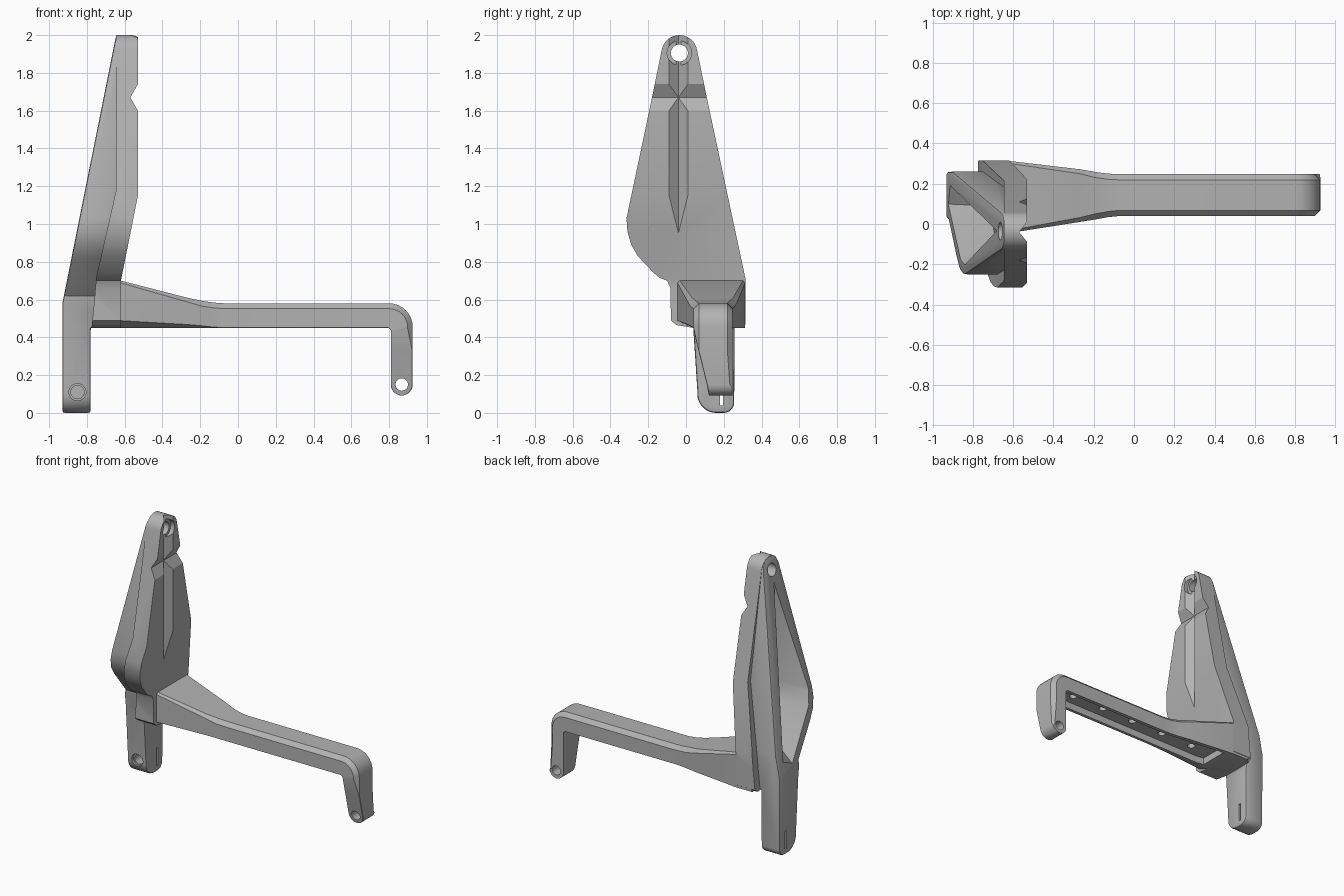
import bpy, bmesh, math
from mathutils import Vector

if "Cube" in bpy.data.objects:
    bpy.data.objects.remove(bpy.data.objects["Cube"], do_unlink=True)

GREY = (0.45, 0.45, 0.45, 1)
grey = bpy.data.materials.new("plain_grey")
grey.use_nodes = True
grey.diffuse_color = GREY
grey.node_tree.nodes["Principled BSDF"].inputs["Base Color"].default_value = GREY


def loft(name, rings):
    """Closed solid through rings of equal length."""
    bm = bmesh.new()
    loops = [[bm.verts.new(p) for p in ring] for ring in rings]
    n = len(loops[0])
    for a, b in zip(loops, loops[1:]):
        for i in range(n):
            j = (i + 1) % n
            bm.faces.new((a[i], a[j], b[j], b[i]))
    bm.faces.new(loops[0])
    bm.faces.new(loops[-1])
    bmesh.ops.recalc_face_normals(bm, faces=bm.faces)
    mesh = bpy.data.meshes.new(name)
    bm.to_mesh(mesh)
    bm.free()
    mesh.materials.append(grey)
    obj = bpy.data.objects.new(name, mesh)
    bpy.context.collection.objects.link(obj)
    return obj


def prism(name, pts, axis, lo, hi):
    place = {"x": lambda p, d: (d, p[0], p[1]),
             "y": lambda p, d: (p[0], d, p[1]),
             "z": lambda p, d: (p[0], p[1], d)}[axis]
    return loft(name, [[place(p, d) for p in pts] for d in (lo, hi)])


def arc(cx, cy, r, start, end, n):
    steps = [math.radians(start + (end - start) * i / n) for i in range(n + 1)]
    return [(cx + r * math.cos(a), cy + r * math.sin(a)) for a in steps]


def rod(name, c, r, axis, lo, hi):
    return prism(name, arc(c[0], c[1], r, 0, 350, 35), axis, lo, hi)


def combine(obj, cutter, op="DIFFERENCE"):
    mod = obj.modifiers.new(op.title(), "BOOLEAN")
    mod.operation, mod.solver, mod.object = op, "EXACT", cutter
    cutter.hide_render = True
    cutter.hide_viewport = False


def finish(obj):
    """Bake the modifiers and smooth the rounded areas."""
    bpy.context.view_layer.update()
    graph = bpy.context.evaluated_depsgraph_get()
    mesh = bpy.data.meshes.new_from_object(obj.evaluated_get(graph))
    obj.modifiers.clear()
    obj.data = mesh
    bpy.ops.object.select_all(action="DESELECT")
    obj.select_set(True)
    bpy.context.view_layer.objects.active = obj
    bpy.ops.object.shade_smooth_by_angle(angle=math.radians(28))


def back_x(z):
    """Slanted rear plane of the upright."""
    return -0.93 + 0.285 * (z - 0.58) / 1.42


# Upright plate: side outline intersected with a front profile
boss = arc(-0.035, 1.905, 0.095, 10, 170, 16)
plate = prism("upright_plate", boss + [
    (-0.18, 1.67), (-0.315, 1.03), (-0.31, 0.96), (-0.29, 0.89), (-0.255, 0.83),
    (-0.17, 0.74), (-0.14, 0.715), (-0.1, 0.7), (-0.082, 0.66), (-0.08, 0.49),
    (-0.05, 0.465), (0.04, 0.45), (0.29, 0.45), (0.315, 0.47), (0.315, 0.71),
    (0.11, 1.67)], "x", -1, 0)
plate_profile = prism("plate_profile_cutter", [
    (-0.645, 2.1), (-0.53, 2.1), (-0.53, 1.74), (-0.57, 1.67), (-0.53, 1.6),
    (-0.53, 1.15), (-0.62, 0.7), (-0.62, 0.4), (-0.78, 0.4), (-0.76, 0.6),
    (-0.75, 0.72), (-0.645, 1.18)], "y", -1, 1)
combine(plate, plate_profile, "INTERSECT")
groove = prism("groove_cutter", [(-0.57, -0.04), (-0.51, -0.115), (-0.51, 0.035)],
               "z", 0.8, 2.2)
combine(plate, groove)

# Rear rib and lower leg share one outline
rib = prism("rear_rib_and_leg", arc(-0.035, 1.905, 0.093, 10, 170, 16) + [
    (-0.25, 1.03), (-0.247, 0.96), (-0.225, 0.89), (-0.17, 0.82), (0.02, 0.62),
    (0.035, 0.5), (0.06, 0.12)] + arc(0.16, 0.1, 0.1, 190, 270, 8)
    + arc(0.2, 0.055, 0.055, 270, 360, 6) + [(0.26, 0.72)], "x", -1.2, 0)
rib_profile = prism("rib_profile_cutter", [
    (back_x(2.1), 2.1), (-0.6, 2.1), (-0.6, 1.18), (-0.69, 0.7), (-0.69, 0.5),
    (-0.78, 0.45), (-0.78, -0.1), (-0.93, -0.1), (-0.93, 0.58)], "y", -1, 1)
combine(rib, rib_profile, "INTERSECT")
bevel = rib.modifiers.new("Soft edges", "BEVEL")
bevel.width, bevel.segments = 0.012, 2
bevel.limit_method, bevel.angle_limit = "ANGLE", math.radians(40)

# Tapered pocket in the back of the upright
mouth = [(-0.035, 1.86), (-0.215, 1.02), (-0.19, 0.92), (0.1, 0.6), (0.2, 0.64)]
floor = [(-0.64, -0.035, 1.72), (-0.66, -0.1, 1.08), (-0.69, -0.06, 0.95),
         (-0.72, 0.09, 0.79), (-0.71, 0.13, 0.85)]
pocket = loft("pocket_cutter", [[(back_x(z) - 0.02, y, z) for y, z in mouth], floor])

# Pivot bore and counterbore at the top
bore = rod("bore_cutter", (-0.035, 1.905), 0.045, "x", -1, 0)
counterbore = rod("counterbore_cutter", (-0.035, 1.905), 0.065, "x", -0.56, 0)
for part in (plate, rib):
    combine(part, pocket)
    combine(part, bore)
combine(plate, counterbore)

# Bolt hole and nut slot in the leg
bolt = rod("bolt_cutter", (-0.85, 0.11), 0.035, "y", 0, 0.2)
bolt_recess = rod("bolt_recess_cutter", (-0.85, 0.11), 0.045, "y", 0, 0.08)
slot = prism("slot_cutter", [(0.18, 0.04), (0.196, 0.04), (0.196, 0.17), (0.18, 0.17)],
             "x", -1, -0.7)
for cutter in (bolt, bolt_recess, slot):
    combine(rib, cutter)


# Arm: chamfered sections swept along, around the bend and down the drop
def section(out, inn, y0, y1, front_c, back_c, under=0.003):
    out, inn = Vector((out[0], 0, out[1])), Vector((inn[0], 0, inn[1]))
    way = (inn - out).normalized()
    limit = (inn - out).length * 0.4
    f, b = min(front_c, limit), min(back_c, limit)
    lift = min(under * 0.45, limit)
    at = lambda p, y: (p.x, y, p.z)
    return [at(inn - way * lift, y0), at(out + way * f, y0), at(out, y0 + f),
            at(out, y1 - b), at(out + way * b, y1), at(inn, y1), at(inn, y0 + under)]


C = 0.028
rings = [section((x, top), (x, 0.45), y0, y1, c, c, under)
         for x, top, y0, y1, c, under in (
             (-0.75, 0.7, -0.06, 0.313, 0.012, 0.1),
             (-0.62, 0.7, -0.045, 0.313, 0.012, 0.085),
             (-0.27, 0.61, 0.01, 0.272, 0.022, 0.04),
             (-0.19, 0.593, 0.023, 0.258, C, 0.025),
             (-0.13, 0.584, 0.034, 0.25, C, 0.01),
             (-0.07, 0.58, 0.04, 0.247, C, 0.003))]
for i in range(9):
    a = math.radians(90 * i / 8)
    rings.append(section((0.8 + 0.125 * math.sin(a), 0.455 + 0.125 * math.cos(a)),
                         (0.797 + 0.012 * i / 8, 0.45 - 0.012 * i / 8),
                         0.04, 0.247, C, C))
rings.append(section((0.925, 0.33), (0.809, 0.33), 0.066, 0.247, 0.003, C))
for angle in (0, 15, 30, 45, 60, 75, 87):
    a = math.radians(angle)
    w, z = 0.058 * math.cos(a), 0.15 - 0.058 * math.sin(a)
    rings.append(section((0.867 + w, z), (0.867 - w, z), 0.122 - 0.2 * (z - 0.09),
                         0.247, 0.003, 0.003 if angle else 0.015))
arm = loft("arm", rings)

# Underside channel with a row of blind holes, and the drop's pin hole
channel = prism("channel_cutter", [(-0.56, 0.07), (-0.5, 0.06), (0.77, 0.065),
                                   (0.77, 0.222), (-0.1, 0.222), (-0.56, 0.28)],
                "z", 0.4, 0.5)
combine(arm, channel)
blind_holes = [rod("blind_hole_cutter", (0.66 - 0.262 * i, 0.143), 0.026, "z", 0.45, 0.54)
               for i in range(5)]
pin = rod("pin_cutter", (0.867, 0.15), 0.033, "y", 0, 0.4)
for cutter in blind_holes + [pin]:
    combine(arm, cutter)

for part in (plate, rib, arm):
    finish(part)
for obj in list(bpy.data.objects):
    if "_cutter" in obj.name:
        bpy.data.objects.remove(obj, do_unlink=True)
